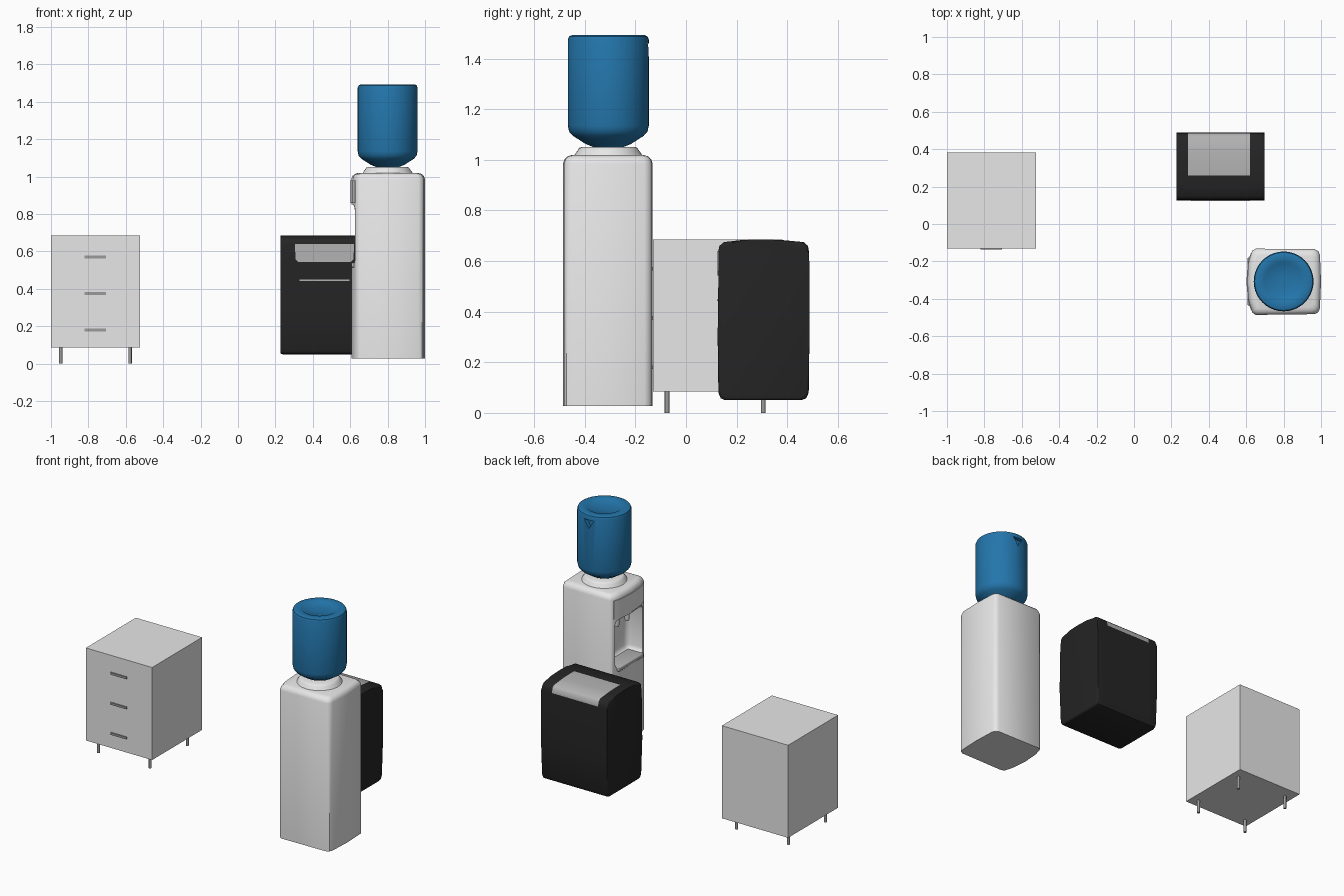
import bpy, bmesh, math
from mathutils import Vector

if "Cube" in bpy.data.objects:
    bpy.data.objects.remove(bpy.data.objects["Cube"])


def material(name, rgb):
    m = bpy.data.materials.new(name)
    m.diffuse_color = (*rgb, 1)
    m.use_nodes = True
    m.node_tree.nodes["Principled BSDF"].inputs["Base Color"].default_value = m.diffuse_color
    return m


WHITE = material("off_white", (0.8, 0.8, 0.8))
GREY = material("mid_grey", (0.45, 0.45, 0.45))
METAL = material("metal_grey", (0.33, 0.33, 0.33))
BLACK = material("black_plastic", (0.018, 0.018, 0.018))
BLUE = material("bottle_blue", (0.017, 0.18, 0.41))


def finish(name, bm, *mats, smooth=None):
    bmesh.ops.recalc_face_normals(bm, faces=bm.faces)
    me = bpy.data.meshes.new(name)
    bm.to_mesh(me)
    bm.free()
    for m in mats:
        me.materials.append(m)
    ob = bpy.data.objects.new(name, me)
    bpy.context.collection.objects.link(ob)
    if smooth:
        shade(ob, smooth)
    return ob


def select(ob):
    bpy.ops.object.select_all(action='DESELECT')
    ob.select_set(True)
    bpy.context.view_layer.objects.active = ob


def shade(ob, angle):
    select(ob)
    bpy.ops.object.shade_smooth_by_angle(angle=math.radians(angle))


def box(name, lo, hi, mat, bevel=0):
    bm = bmesh.new()
    bmesh.ops.create_cube(bm, size=1)
    for v in bm.verts:
        v.co = Vector([l + (c + 0.5) * (h - l) for l, h, c in zip(lo, hi, v.co)])
    if bevel:
        bmesh.ops.bevel(bm, geom=bm.edges[:], offset=bevel, segments=3,
                        profile=0.5, affect='EDGES')
    return finish(name, bm, mat, smooth=35 if bevel else None)


def loft(name, rings, mat, smooth=40):
    """Skin a stack of equal-length rings and cap both ends."""
    bm = bmesh.new()
    loops = [[bm.verts.new(p) for p in r] for r in rings]
    n = len(loops[0])
    for a, b in zip(loops, loops[1:]):
        for i in range(n):
            j = (i + 1) % n
            bm.faces.new((a[i], a[j], b[j], b[i]))
    bm.faces.new(loops[0])
    bm.faces.new(loops[-1])
    return finish(name, bm, mat, smooth=smooth)


def lathe(name, cx, cy, profile, mat, n=40):
    return loft(name, [[(cx + r * math.cos(2 * math.pi * i / n),
                         cy + r * math.sin(2 * math.pi * i / n), z)
                        for i in range(n)] for r, z in profile], mat)


def cut(ob, cutter):
    cutter.hide_render = True
    select(ob)
    mod = ob.modifiers.new("cut", 'BOOLEAN')
    mod.operation = 'DIFFERENCE'
    mod.solver = 'EXACT'
    mod.object = cutter
    bpy.ops.object.modifier_apply(modifier=mod.name)
    bpy.data.objects.remove(cutter)


# Drawer cabinet with handles and legs
box("cabinet_body", (-1, -0.13, 0.085), (-0.525, 0.382, 0.685), WHITE)
for i, z in enumerate((0.18, 0.375, 0.57)):
    box(f"drawer_handle_{i + 1}", (-0.82, -0.137, z - 0.007),
        (-0.705, -0.125, z + 0.007), METAL)
for x in (-0.948, -0.577):
    for y in (-0.075, 0.305):
        lathe("cabinet_leg", x, y, [(0.009, 0), (0.009, 0.09)], METAL, 16)

# Waste bin: side profile (y, z) swept along x, lid flap coloured by position
prof = [(0.155, 0.05), (0.455, 0.05), (0.475, 0.058), (0.485, 0.08),
        (0.488, 0.30), (0.487, 0.63), (0.482, 0.66), (0.465, 0.675),
        (0.38, 0.683), (0.30, 0.686), (0.26, 0.685), (0.22, 0.683),
        (0.15, 0.675), (0.132, 0.66), (0.128, 0.64), (0.128, 0.54),
        (0.125, 0.30), (0.128, 0.08), (0.137, 0.058)]
xs = (0.226, 0.29, 0.62, 0.698)
bm = bmesh.new()
rows = [[bm.verts.new((x, y, z)) for y, z in prof] for x in xs]
for k in range(3):
    for i in range(len(prof)):
        j = (i + 1) % len(prof)
        f = bm.faces.new((rows[k][i], rows[k][j], rows[k + 1][j], rows[k + 1][i]))
        c = f.calc_center_median()
        if k == 1 and c.z > 0.64 and c.y > 0.255:
            f.material_index = 1
for r in (rows[0], rows[-1]):
    bm.faces.new(r)
bm.edges.ensure_lookup_table()
ends = [e for e in bm.edges if len({round(v.co.x, 4) for v in e.verts}) == 1
        and min(abs(e.verts[0].co.x - xs[0]), abs(e.verts[0].co.x - xs[-1])) < 1e-4]
bmesh.ops.bevel(bm, geom=ends, offset=0.012, segments=3, profile=0.5,
                affect='EDGES')
finish("bin_body", bm, BLACK, GREY, smooth=40)

# Bin front window (tapered plate) and thin trim line
loft("bin_front_window", [[(0.305, y, 0.64), (0.62, y, 0.64), (0.618, y, 0.56),
                           (0.603, y, 0.542), (0.322, y, 0.542), (0.307, y, 0.56)]
                          for y in (0.124, 0.131)], GREY, None)
box("bin_trim_line", (0.33, 0.122, 0.442), (0.595, 0.129, 0.449), GREY)

# Water dispenser body: bowed plan outline, rounded top
CX, CY = 0.80, -0.307
plan = [(0.65, -0.132), (0.632, -0.143), (0.614, -0.20), (0.606, -0.307),
        (0.614, -0.41), (0.632, -0.473), (0.65, -0.486), (0.965, -0.482),
        (0.985, -0.472), (0.994, -0.45), (1.0, -0.307), (0.994, -0.164),
        (0.985, -0.145), (0.965, -0.134)]


def plan_ring(inset, z):
    sx, sy = 1 - inset / 0.2, 1 - inset / 0.178
    return [(CX + (x - CX) * sx, CY + (y - CY) * sy, z) for x, y in plan]


body = loft("dispenser_body", [plan_ring(0, 0.027), plan_ring(0, 0.985),
                               plan_ring(0.006, 1.003), plan_ring(0.018, 1.014),
                               plan_ring(0.035, 1.019)], WHITE)
cut(body, box("niche_cutter", (0.55, -0.45, 0.53), (0.735, -0.165, 0.85),
              WHITE, 0.035))
shade(body, 40)

# Bowed control panel and drip tray on the dispensing side (facing -x)
bow = [(0.630, -0.155), (0.614, -0.20), (0.606, -0.307), (0.614, -0.41),
       (0.630, -0.46)]
strip = [(x - 0.005, y) for x, y in bow] + [(x + 0.004, y) for x, y in bow[::-1]]
loft("control_panel", [[(x, y, z) for x, y in strip] for z in (0.86, 0.98)], WHITE)
box("drip_tray", (0.606, -0.435, 0.515), (0.72, -0.18, 0.54), GREY, 0.005)
for y in (-0.36, -0.255):
    lathe("tap", 0.675, y, [(0.012, 0.765), (0.016, 0.78), (0.016, 0.86)], WHITE, 16)

# Collar and upturned bottle
lathe("bottle_collar", CX, CY, [(0.138, 1.012), (0.132, 1.022), (0.122, 1.036),
                                (0.115, 1.047), (0.108, 1.05)], WHITE)
bottle = lathe("water_bottle", CX, CY,
               [(0.04, 1.03), (0.05, 1.047), (0.09, 1.063), (0.14, 1.095),
                (0.155, 1.112), (0.16, 1.135), (0.16, 1.475), (0.155, 1.488),
                (0.143, 1.493), (0.105, 1.491), (0.095, 1.484), (0.02, 1.482)], BLUE)

# Small triangular grip notch in the rear of the bottle
cut(bottle, loft("notch_cutter", [[(CX - 0.035, y, 1.46), (CX + 0.035, y, 1.46),
                                   (CX, y, 1.405)]
                                  for y in (CY + 0.135, CY + 0.2)], BLUE, None))
shade(bottle, 40)
